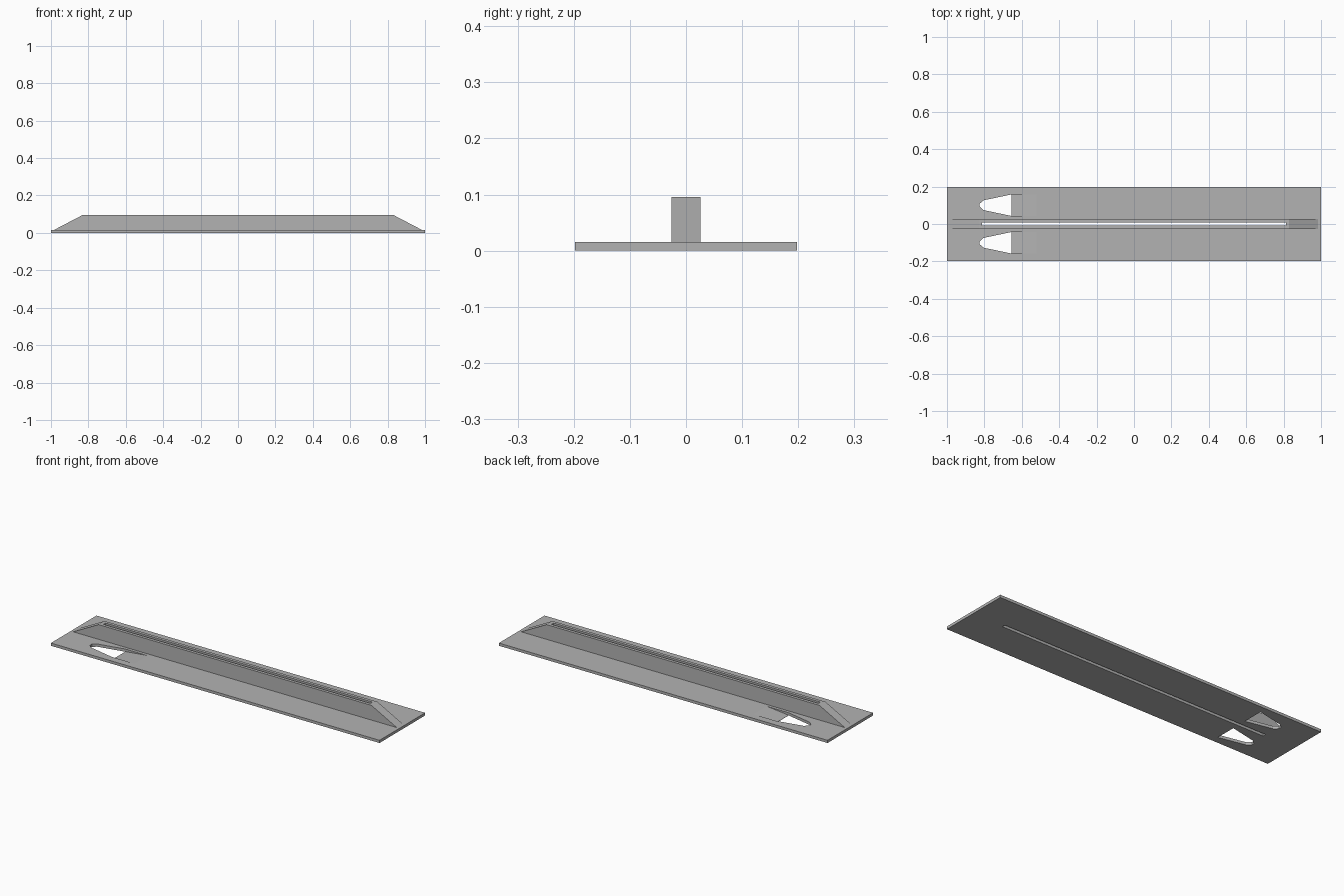
import bpy
import bmesh
from mathutils import Vector

old = bpy.data.objects.get("Cube")
if old:
    bpy.data.objects.remove(old, do_unlink=True)

LENGTH, WIDTH, PLATE = 2.0, 0.396, 0.015
TOP, RIDGE = 0.096, 0.026
VENT_IN, VENT_OUT = 0.043, 0.158
VENT_X, RAMP_END = -0.655, -0.52

grey = bpy.data.materials.new("matte grey")
grey.use_nodes = True
grey.diffuse_color = (0.45, 0.45, 0.45, 1)
grey.node_tree.nodes["Principled BSDF"].inputs["Base Color"].default_value = grey.diffuse_color


def prism(name, points, direction):
    """Extrude a closed outline along a direction."""
    bm = bmesh.new()
    face = bm.faces.new([bm.verts.new(p) for p in points])
    extruded = bmesh.ops.extrude_face_region(bm, geom=[face])["geom"]
    moved = [v for v in extruded if isinstance(v, bmesh.types.BMVert)]
    bmesh.ops.translate(bm, verts=moved, vec=Vector(direction))
    bmesh.ops.recalc_face_normals(bm, faces=bm.faces)
    mesh = bpy.data.meshes.new(name)
    bm.to_mesh(mesh)
    bm.free()
    mesh.materials.append(grey)
    obj = bpy.data.objects.new(name, mesh)
    bpy.context.collection.objects.link(obj)
    return obj


def box(name, x, y, z0, z1):
    outline = [(-x, -y, z0), (x, -y, z0), (x, y, z0), (-x, y, z0)]
    return prism(name, outline, (0, 0, z1 - z0))


def cut(target, cutter):
    mod = target.modifiers.new(cutter.name, 'BOOLEAN')
    mod.operation = 'DIFFERENCE'
    mod.solver = 'EXACT'
    mod.object = cutter
    cutter.hide_render = True
    cutter.hide_viewport = True
    cutter.display_type = 'WIRE'


# Flat base and the central ridge with sloping ends
base = box("base_plate", LENGTH / 2, WIDTH / 2, 0, PLATE)
profile = [(-0.985, PLATE), (0.985, PLATE), (0.83, TOP), (-0.83, TOP)]
ridge = prism("centre_ridge", [(x, -RIDGE, z) for x, z in profile], (0, 2 * RIDGE, 0))

# Long slot through both parts
slot = box("slot_cutter", 0.812, 0.009, -0.1, 0.2)
cut(base, slot)
cut(ridge, slot)

# Pair of tapered vents, each with a shallow ramp back up to the surface
mid = (VENT_IN + VENT_OUT) / 2
half = (VENT_OUT - VENT_IN) / 2
taper = [(VENT_X, -half), (VENT_X, half), (-0.805, 0.026), (-0.825, 0.008),
         (-0.825, -0.008), (-0.805, -0.026)]
slope = (PLATE - 0.001) / (RAMP_END - VENT_X)
lift = 0.02
ramp = [(VENT_X - 0.002, 0.001), (RAMP_END + lift, PLATE + slope * lift),
        (RAMP_END + lift, 0.05), (VENT_X - 0.002, 0.05)]
for side, sign in (("left", 1), ("right", -1)):
    hole = prism(f"{side}_vent_cutter",
                 [(x, sign * mid + y, -0.1) for x, y in taper], (0, 0, 0.2))
    wedge = prism(f"{side}_ramp_cutter",
                  [(x, sign * mid - half, z) for x, z in ramp], (0, 2 * half, 0))
    cut(base, hole)
    cut(base, wedge)

# Bake the cuts, then remove the cutters
bpy.context.view_layer.update()
graph = bpy.context.evaluated_depsgraph_get()
results = [(o, bpy.data.meshes.new_from_object(o.evaluated_get(graph))) for o in (base, ridge)]
for obj, mesh in results:
    cutters = {m.object for m in obj.modifiers}
    obj.modifiers.clear()
    obj.data = mesh
for obj in [o for o in bpy.data.objects if o.name.endswith("_cutter")]:
    bpy.data.objects.remove(obj, do_unlink=True)
